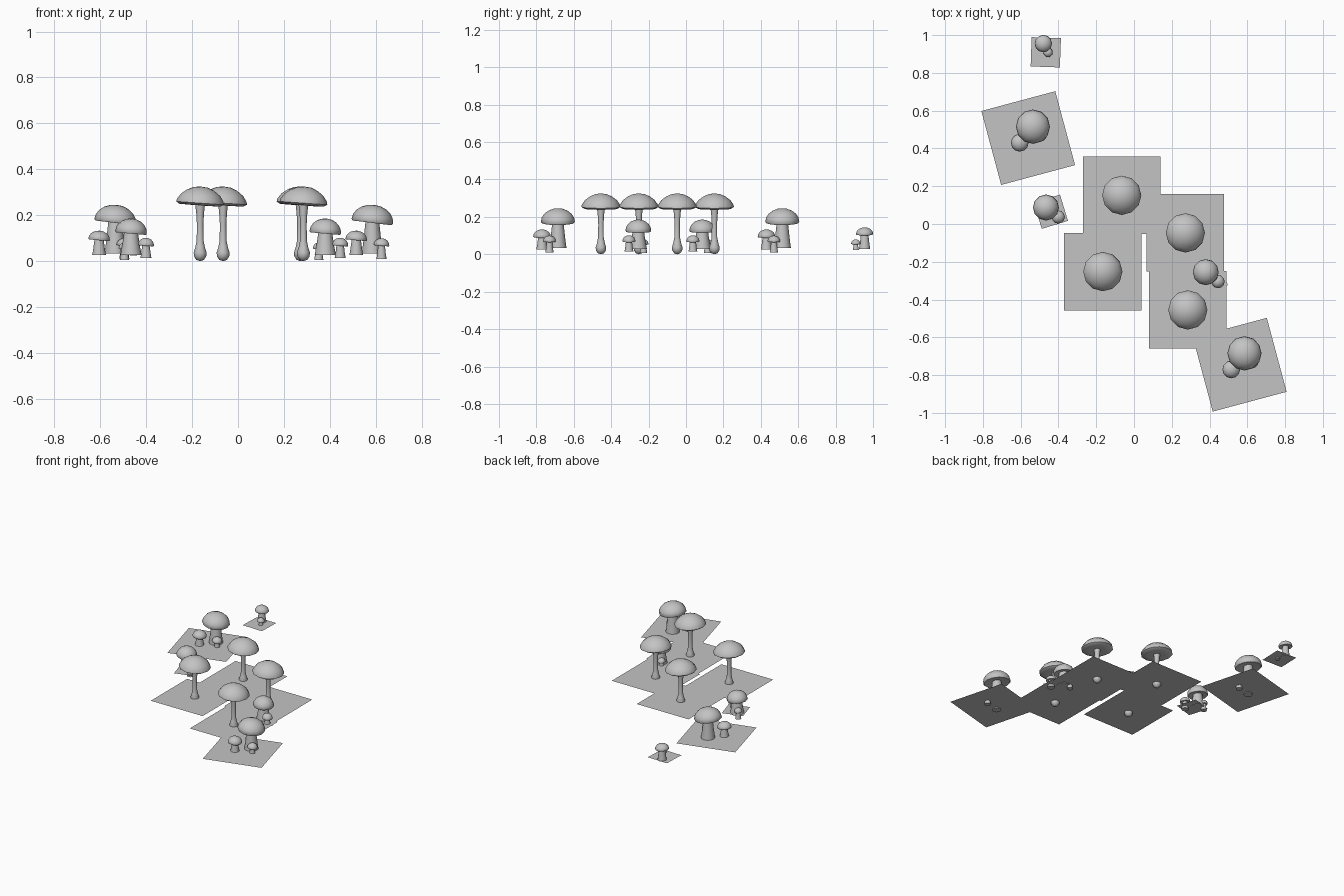
import bpy, math
from mathutils import Matrix, Vector

cube = bpy.data.objects.get("Cube")
if cube:
    bpy.data.objects.remove(cube, do_unlink=True)

GROUND = 0.032
SIDES = 12

grey = bpy.data.materials.new("plain_grey")
grey.use_nodes = True
grey.diffuse_color = (0.55, 0.55, 0.55, 1)
grey.node_tree.nodes["Principled BSDF"].inputs["Base Color"].default_value = (0.55, 0.55, 0.55, 1)


def add_object(name, verts, faces):
    mesh = bpy.data.meshes.new(name)
    mesh.from_pydata(verts, [], faces)
    mesh.materials.append(grey)
    obj = bpy.data.objects.new(name, mesh)
    bpy.context.collection.objects.link(obj)
    return obj


def lathe(name, profile, x, y, z=0, tilt=0):
    """Spin a profile listed bottom to top; its ends close as a point or a flat disc."""
    matrix = Matrix.Translation((x, y, z)) @ Matrix.Rotation(tilt, 4, 'Y')
    verts, rings, faces = [], [], []
    for r, h in profile:
        start, count = len(verts), (1 if r == 0 else SIDES)
        for i in range(count):
            a = math.tau * i / SIDES
            verts.append(matrix @ Vector((r * math.cos(a), r * math.sin(a), h)))
        rings.append([start + i % count for i in range(SIDES)])
    for low, high in zip(rings, rings[1:]):
        for i in range(SIDES):
            j = (i + 1) % SIDES
            quad = [low[i], low[j], high[j], high[i]]
            faces.append(list(dict.fromkeys(quad)))
    if profile[0][0]:
        faces.append(rings[0][::-1])
    if profile[-1][0]:
        faces.append(rings[-1])
    obj = add_object(name, verts, faces)
    bpy.ops.object.select_all(action='DESELECT')
    obj.select_set(True)
    bpy.context.view_layer.objects.active = obj
    bpy.ops.object.shade_smooth_by_angle(angle=math.radians(50))


def ground(name, x, y, size, degrees=0):
    a = math.radians(degrees)
    spin = Matrix.Rotation(a, 3, 'Z')
    h = size / 2
    corners = [(-h, -h, 0), (h, -h, 0), (h, h, 0), (-h, h, 0)]
    add_object(name, [spin @ Vector(c) + Vector((x, y, GROUND)) for c in corners], [(0, 1, 2, 3)])


def tall_mushroom(name, x, y):
    # slender stem with a bulb at the foot
    lathe(name + "_stem", [(0, 0), (.017, .006), (.027, .022), (.028, .038), (.021, .06),
                           (.015, .09), (.014, .16), (.017, .21), (.022, .255)], x, y)
    # wide shallow cap
    lathe(name + "_cap", [(0, -.004), (.05, -.01), (.09, -.009), (.104, 0), (.102, .012),
                          (.085, .037), (.058, .057), (.03, .069), (0, .072)],
          x, y, .253, math.radians(4))


def stout_mushroom(name, x, y, rim, top, radius, foot, foot_radius, tilt=5):
    # stem tapering upwards
    neck = foot_radius * .62
    lathe(name + "_stem", [(foot_radius, foot), (foot_radius * .84, foot + (rim - foot) * .4),
                           (neck, rim + .01)], x, y)
    # domed cap with a slightly rounded rim
    h = top - rim
    dome = [(radius * math.cos(math.radians(a)), h * math.sin(math.radians(a)))
            for a in (0, 18, 36, 54, 72)]
    lathe(name + "_cap", [(0, .003), (radius * .6, -.003), (radius * .94, -h * .1)] + dome + [(0, h)],
          x, y, rim, math.radians(tilt))


# Four tall mushrooms, each on its own square of ground
for i, (x, y) in enumerate([(-.165, -.252), (-.065, .152), (.272, -.047), (.285, -.455)], 1):
    tall_mushroom(f"tall_mushroom_{i}", x, y)
    ground(f"tall_ground_{i}", x, y, .41)

# Two large groups on turned squares
for i, (x, y) in enumerate([(.585, -.685), (-.535, .515)], 1):
    name = f"large_group_{i}"
    stout_mushroom(name + "_big", x, y, .174, .246, .091, .034, .046, 7)
    stout_mushroom(name + "_small", x - .07, y - .085, .095, .133, .047, .027, .03)
    stout_mushroom(name + "_tiny", x + .04, y - .045, .07, .1, .034, .01, .022)
    ground(name + "_ground", x - .025, y - .06, .405, 15)

# Two middle groups
for i, (x, y) in enumerate([(.38, -.255), (-.466, .087)], 1):
    name = f"middle_group_{i}"
    stout_mushroom(name + "_big", x, y, .126, .186, .069, .028, .046)
    stout_mushroom(name + "_small", x + .065, y - .05, .07, .102, .035, .014, .024)
    stout_mushroom(name + "_tiny", x - .028, y + .028, .055, .082, .026, .006, .02)
    ground(name + "_ground", x + .026, y - .022, .145, 17)

# Lone pair at the back
stout_mushroom("back_big", -.48, .955, .108, .144, .046, .028, .03)
stout_mushroom("back_small", -.455, .908, .057, .08, .025, .024, .016)
ground("back_ground", -.467, .909, .155, -2)
